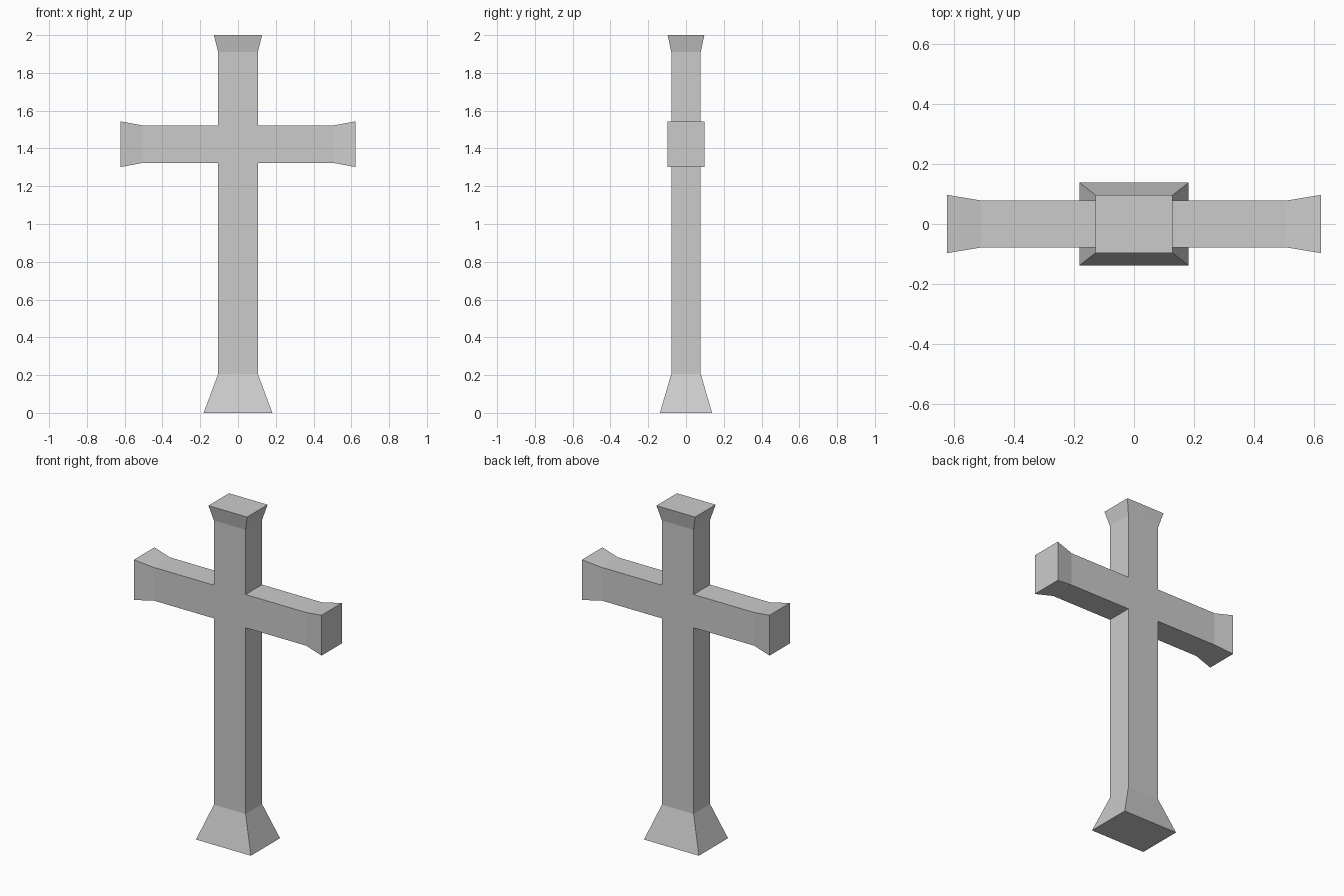
import bpy, bmesh
from mathutils import Vector

if "Cube" in bpy.data.objects:
    bpy.data.objects.remove(bpy.data.objects["Cube"])

HX, HY = 0.105, 0.078            # half width and half depth of the shaft
Z0, Z1 = 1.323, 1.522            # crossbar underside and top
ZC = (Z0 + Z1) / 2

bm = bmesh.new()

# Crossing block that all four limbs grow from
bmesh.ops.create_cube(bm, size=1)
for v in bm.verts:
    v.co = Vector((v.co.x * 2 * HX, v.co.y * 2 * HY, ZC + v.co.z * (Z1 - Z0)))
bm.normal_update()


def side(*direction):
    """Face of the crossing block looking along direction."""
    return max(bm.faces, key=lambda f: f.normal.dot(Vector(direction)))


def grow(face, stations):
    """Extrude face through (centre, half sizes) stations."""
    for centre, half in stations:
        old = face.calc_center_median()
        size = [max(abs(v.co[i] - old[i]) for v in face.verts) for i in range(3)]
        face = bmesh.ops.extrude_discrete_faces(bm, faces=[face])["faces"][0]
        for v in face.verts:
            for i in range(3):
                k = half[i] / size[i] if size[i] > 1e-6 else 1
                v.co[i] = centre[i] + (v.co[i] - old[i]) * k


bottom, top = side(0, 0, -1), side(0, 0, 1)
arms = [(s, side(s, 0, 0)) for s in (-1, 1)]

# Lower shaft with flared foot
grow(bottom, [((0, 0, 0.207), (HX, HY, 0)), ((0, 0, 0), (0.182, 0.138, 0))])
# Upper shaft with flared cap
grow(top, [((0, 0, 1.91), (HX, HY, 0)), ((0, 0, 2), (0.128, 0.097, 0))])
# Arms with flared ends
for s, face in arms:
    grow(face, [((s * 0.507, 0, ZC), (0, HY, (Z1 - Z0) / 2)),
                ((s * 0.622, 0, ZC), (0, 0.097, 0.121))])

bmesh.ops.recalc_face_normals(bm, faces=bm.faces[:])
mesh = bpy.data.meshes.new("cross")
bm.to_mesh(mesh)
bm.free()
bpy.context.collection.objects.link(bpy.data.objects.new("cross", mesh))
